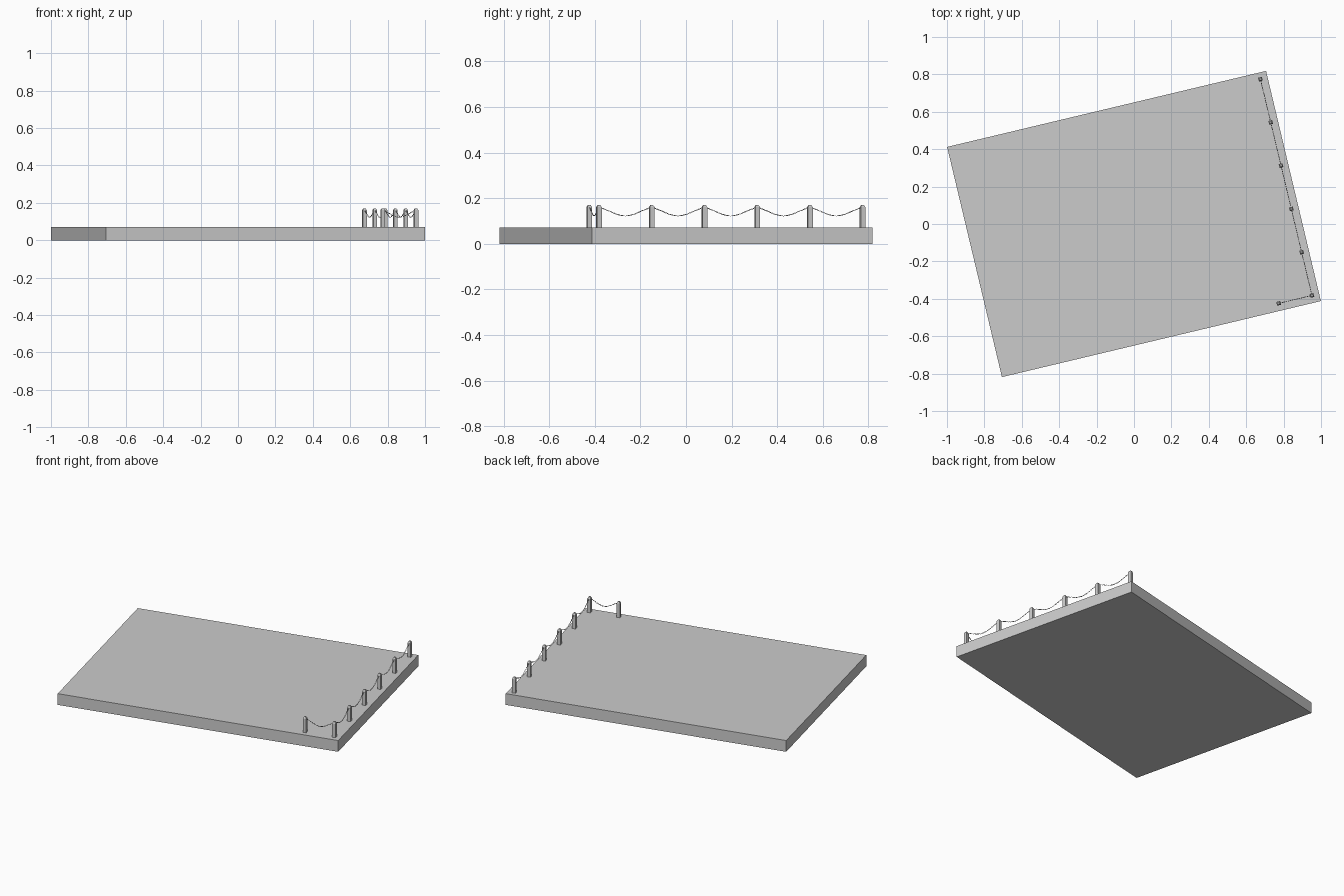
import bpy, bmesh, math
from mathutils import Matrix, Vector

if "Cube" in bpy.data.objects:
    bpy.data.objects.remove(bpy.data.objects["Cube"])

ROT = Matrix.Rotation(math.radians(13.4), 4, 'Z')
DECK_Z = 0.072      # top of slab
POST_W = 0.021
HOOK_Z, LOW_Z = 0.158, 0.123


def finish(name, bm, smooth=False):
    bmesh.ops.recalc_face_normals(bm, faces=bm.faces)
    bm.transform(ROT)
    me = bpy.data.meshes.new(name)
    bm.to_mesh(me)
    bm.free()
    if smooth:
        for p in me.polygons:
            p.use_smooth = True
    ob = bpy.data.objects.new(name, me)
    bpy.context.collection.objects.link(ob)
    return ob


def square_loft(bm, cx, cy, sections):
    """Stack of square rings (half width, z), capped at both ends."""
    rings = [[bm.verts.new((cx + sx * h, cy + sy * h, z))
              for sx, sy in ((-1, -1), (1, -1), (1, 1), (-1, 1))] for h, z in sections]
    for a, b in zip(rings, rings[1:]):
        for i in range(4):
            j = (i + 1) % 4
            bm.faces.new((a[i], a[j], b[j], b[i]))
    bm.faces.new(rings[0][::-1])
    bm.faces.new(rings[-1])


def add_link(bm, mat, length=0.0125, width=0.0062, r=0.0011, seg=10, sides=4):
    """Oval chain link lying in local XY, long axis X."""
    rings = []
    for i in range(seg):
        t = 2 * math.pi * i / seg
        c, s = math.cos(t), math.sin(t)
        centre = Vector(((length / 2 - r) * c, (width / 2 - r) * s, 0))
        out = Vector((c, s, 0))
        ring = []
        for k in range(sides):
            p = 2 * math.pi * k / sides
            ring.append(bm.verts.new(mat @ (centre + out * r * math.cos(p) + Vector((0, 0, r * math.sin(p))))))
        rings.append(ring)
    for i in range(seg):
        a, b = rings[i], rings[(i + 1) % seg]
        for k in range(sides):
            m = (k + 1) % sides
            bm.faces.new((a[k], a[m], b[m], b[k]))


def sag(a, b, t):
    """Point on the hanging chain between two posts."""
    x = 2 * t - 1
    lift = 0.5 * x * x + 0.5 * (1 - math.cos(math.pi * x)) / 2
    p = a.lerp(b, t)
    p.z = LOW_Z + (HOOK_Z - LOW_Z) * lift
    return p


# slab
bm = bmesh.new()
bmesh.ops.create_cube(bm, size=1, matrix=Matrix.Translation((0, 0, DECK_Z / 2))
                      @ Matrix.Diagonal((1.753, 1.265, DECK_Z, 1)))
finish("slab", bm)

# posts along the right edge, turning the front corner
spots = [Vector((0.837, 0.597 - 0.2378 * i, 0)) for i in range(6)]
spots.append(Vector((0.654, -0.592, 0)))
h = POST_W / 2
for n, s in enumerate(spots):
    bm = bmesh.new()
    square_loft(bm, s.x, s.y, [(h, DECK_Z - 0.002), (h, 0.161), (h * 0.45, 0.171)])
    finish(f"post_{n + 1}", bm)

# chains of alternating links between neighbouring posts
for n, (a, b) in enumerate(zip(spots, spots[1:])):
    d = (b - a).normalized()
    a, b = a + d * h * 0.8, b - d * h * 0.8
    count = round((b - a).length * 1.06 / 0.0095)
    bm = bmesh.new()
    for i in range(count):
        p, q = sag(a, b, i / count), sag(a, b, (i + 1) / count)
        x = (q - p).normalized()
        side = Vector((0, 0, 1)).cross(x).normalized()
        up = x.cross(side)
        frame = Matrix((x, side, up)).transposed().to_4x4()
        roll = Matrix.Rotation(math.radians(45 + 90 * (i % 2)), 4, 'X')
        add_link(bm, Matrix.Translation((p + q) / 2) @ frame @ roll)
    finish(f"chain_{n + 1}", bm, smooth=True)
